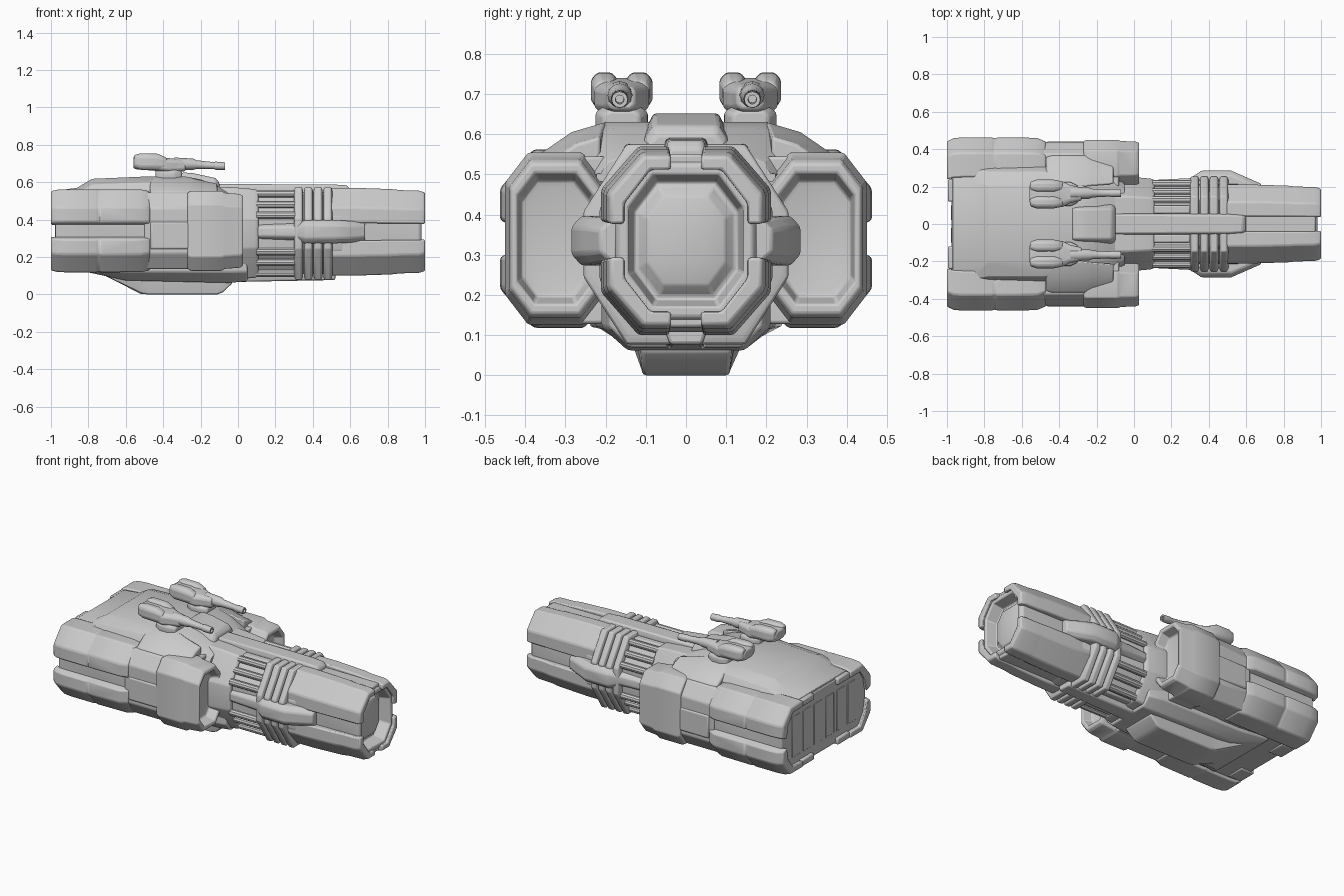
import bpy, bmesh, math

CZ = 0.34   # height of the pod axis
BZ = 0.326  # height of the barrel axis
NZ = 0.335  # height of the nose axis


def octa(hy, hz, ty, sz, cy=0.0, cz=0.0):
    """Octagon: half width/height, half length of flat top, half length of flat side."""
    q = [(hy, -sz), (hy, sz), (ty, hz), (-ty, hz), (-hy, sz), (-hy, -sz), (-ty, -hz), (ty, -hz)]
    return [(cy + y, cz + z) for y, z in q]


def scaled(prof, s, cy=0.0, cz=0.0):
    return [(cy + (y - cy) * s, cz + (z - cz) * s) for y, z in prof]


def loft(name, rings, mirror="", bevel=0.008, z=CZ):
    """Skin cross-sections [(x, [(y, z)...])...] into a closed solid."""
    bm = bmesh.new()
    vs = [[bm.verts.new((x, p[0], p[1])) for p in prof] for x, prof in rings]
    n = len(vs[0])
    for a, b in zip(vs, vs[1:]):
        for i in range(n):
            j = (i + 1) % n
            bm.faces.new((a[i], a[j], b[j], b[i]))
    bm.faces.new(vs[0])
    bm.faces.new(vs[-1])
    bmesh.ops.recalc_face_normals(bm, faces=bm.faces)
    me = bpy.data.meshes.new(name)
    bm.to_mesh(me)
    bm.free()
    ob = bpy.data.objects.new(name, me)
    ob.location.z = z
    bpy.context.collection.objects.link(ob)
    if mirror:
        m = ob.modifiers.new("Mirror", 'MIRROR')
        m.use_axis = (False, 'y' in mirror, 'z' in mirror)
        m.use_mirror_merge = False
    if bevel:
        b = ob.modifiers.new("Bevel", 'BEVEL')
        b.width, b.segments, b.limit_method = bevel, 2, 'ANGLE'
        b.angle_limit = math.radians(25)
    bpy.ops.object.select_all(action='DESELECT')
    ob.select_set(True)
    bpy.context.view_layer.objects.active = ob
    bpy.ops.object.shade_smooth_by_angle(angle=math.radians(35))
    return ob


def bar(name, x0, x1, y0, y1, z0, z1, mirror="y", bevel=0.008, z=CZ):
    p = [(y0, z0), (y1, z0), (y1, z1), (y0, z1)]
    return loft(name, [(x0, p), (x1, p)], mirror, bevel, z)


def circ(r, cy, cz, n=12):
    return [(cy + r * math.cos(2 * math.pi * i / n), cz + r * math.sin(2 * math.pi * i / n)) for i in range(n)]


# --- Nose: hollow core with a recessed dome, and four armour shells ---
core = octa(0.175, 0.2, 0.1, 0.1)
loft("nose_core", [(0.45, core), (0.965, core), (0.98, scaled(core, 0.94)), (0.98, scaled(core, 0.82)),
                   (0.91, scaled(core, 0.74)), (0.91, scaled(core, 0.68)), (0.935, scaled(core, 0.55)),
                   (0.945, scaled(core, 0.25))], bevel=0.006, z=NZ)
shell = [(0.04, 0.228), (0.115, 0.228), (0.205, 0.125), (0.205, 0.045),
         (0.165, 0.045), (0.165, 0.1), (0.095, 0.19), (0.04, 0.19)]
loft("nose_shell", [(0.49, scaled(shell, 1.03)), (0.62, scaled(shell, 1.03)), (0.82, scaled(shell, 1.0)),
                    (0.87, scaled(shell, 0.975)), (0.965, scaled(shell, 0.965)), (1.0, scaled(shell, 0.92))],
     "yz", z=NZ)
bar("nose_seam", 0.5, 0.97, -0.045, 0.045, 0.18, 0.216, "z", z=NZ)

# --- Middle barrel with ribs and lengthwise bars ---
b_in, b_out = octa(0.215, 0.218, 0.12, 0.09), octa(0.25, 0.244, 0.145, 0.08)
loft("mid_barrel", [(-0.2, b_in), (0.55, b_in), (0.6, scaled(b_in, 0.9))], z=BZ)
loft("mid_collar", [(-0.2, scaled(b_out, 1.04)), (-0.02, scaled(b_out, 1.01)), (0.09, scaled(b_out, 0.97)),
                    (0.11, scaled(b_out, 0.94))], z=BZ)
for i in range(4):
    x = 0.3 + i * 0.052
    loft("rib", [(x, scaled(b_out, 0.95)), (x + 0.008, scaled(b_out, 1.02)),
                 (x + 0.04, scaled(b_out, 1.02)), (x + 0.048, scaled(b_out, 0.95))], bevel=0.006, z=BZ)
for t in (0.0, 0.5, 1.0):
    y, z = 0.13 + 0.085 * t, 0.212 - 0.115 * t
    loft("barrel_pipe", [(0.1, circ(0.021, y, z, 10)), (0.31, circ(0.021, y, z, 10))], "yz", 0, BZ)
bar("barrel_plate", 0.1, 0.3, 0.055, 0.1, 0.19, 0.23, "yz", z=BZ)


# side blister
def blister(y, h):
    return [(0.17, -h), (y - 0.025, -h), (y, -h * 0.55), (y, h * 0.55), (y - 0.025, h), (0.17, h)]


loft("side_blister", [(0.1, blister(0.235, 0.04)), (0.3, blister(0.245, 0.045)), (0.36, blister(0.285, 0.062)),
                      (0.52, blister(0.285, 0.062)), (0.6, blister(0.25, 0.058)),
                      (0.68, blister(0.215, 0.05))], "y", z=NZ)


# --- Spine on top and underside ---
def trap(w0, w1, z0, z1):
    return [(w0, z0), (w0, (z0 + z1) / 2), (w1, z1), (-w1, z1), (-w0, (z0 + z1) / 2), (-w0, z0)]


loft("top_spine", [(-0.12, trap(0.058, 0.05, 0.54, 0.59)), (0.5, trap(0.055, 0.048, 0.54, 0.588)),
                   (0.58, trap(0.05, 0.044, 0.54, 0.584)), (0.6, trap(0.045, 0.035, 0.54, 0.565))], z=0)
loft("bridge_block", [(-0.33, trap(0.1, 0.08, 0.55, 0.64)), (-0.29, trap(0.108, 0.08, 0.55, 0.652)),
                      (-0.24, trap(0.108, 0.08, 0.55, 0.648)), (-0.12, trap(0.105, 0.08, 0.55, 0.622)),
                      (-0.1, trap(0.095, 0.07, 0.55, 0.6))], z=0)
loft("belly_spine", [(-0.1, trap(0.06, 0.05, -0.2, -0.27)), (0.52, trap(0.05, 0.04, -0.2, -0.258))], z=CZ - 0.005)

# --- Main hull between the pods ---
rear = octa(0.425, 0.205, 0.355, 0.12)
mid = octa(0.40, 0.20, 0.33, 0.11)
loft("main_hull", [(-0.975, rear), (-0.48, rear), (-0.44, mid), (-0.12, mid)])


def deck(w, z, c=0.1):
    return [(w, 0.5), (w, z - 0.07), (w - 0.025, z - 0.03), (w - c, z),
            (-w + c, z), (-w + 0.025, z - 0.03), (-w, z - 0.07), (-w, 0.5)]


loft("upper_deck", [(-0.97, deck(0.33, 0.555)), (-0.86, deck(0.32, 0.57)), (-0.78, deck(0.305, 0.618)),
                    (-0.5, deck(0.305, 0.63)), (-0.28, deck(0.3, 0.63)), (-0.2, deck(0.28, 0.615)),
                    (-0.1, deck(0.24, 0.575)), (-0.05, deck(0.22, 0.56))], z=0)
# shoulder wedge above each pod
sh = [(0.2, 0.5), (0.385, 0.5), (0.365, 0.55), (0.285, 0.605), (0.2, 0.63)]
loft("shoulder", [(-0.47, scaled(sh, 0.93, 0.25, 0.5)), (-0.44, sh), (-0.26, sh), (-0.22, scaled(sh, 0.9, 0.25, 0.5)),
                  (-0.11, scaled(sh, 0.72, 0.25, 0.5))], "y", z=0)


# --- Keel ---
def keel(w0, w1, z):
    return [(w0, 0.2), (w0, 0.12), (w1, z), (-w1, z), (-w0, 0.12), (-w0, 0.2)]


loft("lower_hull", [(-0.8, keel(0.24, 0.2, 0.118)), (-0.6, keel(0.22, 0.15, 0.075)),
                    (-0.05, keel(0.21, 0.145, 0.062)), (0.05, keel(0.19, 0.14, 0.07))], z=0)
loft("keel", [(-0.74, keel(0.16, 0.14, 0.115)), (-0.52, keel(0.13, 0.108, 0.003)), (-0.48, keel(0.13, 0.108, 0.0)),
              (-0.11, keel(0.13, 0.108, 0.0)), (-0.08, keel(0.13, 0.108, 0.012)),
              (-0.03, keel(0.125, 0.112, 0.06))], z=0)

# --- Side pods: rear split shells, waist, front intakes ---
ps = [(0.25, 0.222), (0.38, 0.222), (0.463, 0.125), (0.463, 0.045),
      (0.42, 0.03), (0.405, 0.11), (0.355, 0.18), (0.25, 0.18)]
loft("pod_shell", [(-1.0, scaled(ps, 0.955)), (-0.965, scaled(ps, 0.99)), (-0.92, ps), (-0.76, ps),
                   (-0.745, scaled(ps, 0.985)), (-0.73, ps), (-0.52, scaled(ps, 0.995)), (-0.47, scaled(ps, 0.95))],
     "yz", 0.01)
bar("pod_rear_tab", -0.995, -0.9, 0.12, 0.24, 0.17, 0.212, "yz")
for y in (0.06, 0.17, 0.28):
    bar("rear_panel", -0.979, -0.95, y - 0.04, y + 0.04, -0.13, 0.13, "y", 0.003)
waist = octa(0.12, 0.205, 0.06, 0.12, 0.315)
loft("pod_waist", [(-0.5, waist), (-0.22, waist)], "y")
bar("waist_rail", -0.47, -0.24, 0.4, 0.442, -0.1, 0.05, "y", 0.012)
ik = octa(0.125, 0.214, 0.068, 0.14, 0.325)


def ring(s, prof=ik):
    return scaled(prof, s, 0.325)


loft("pod_intake", [(-0.27, ring(0.95)), (-0.25, ring(1.0)), (-0.09, ring(1.0)), (-0.07, ring(0.95)),
                    (0.01, ring(0.92)), (0.028, ring(0.87)), (0.028, ring(0.76)),
                    (-0.03, ring(0.68)), (-0.035, ring(0.6))], "y", 0.006)
# bracket joining each intake to the hull
bar("intake_root", -0.25, -0.08, 0.2, 0.34, -0.212, 0.205, "y")

# --- Twin turrets ---
TY = 0.16


def head(w, z0, z1):
    h = (z1 - z0) / 2
    return octa(w, h, w * 0.65, h * 0.6, TY, z0 + h)


loft("turret_mount", [(-0.44, head(0.045, 0.6, 0.67)), (-0.40, head(0.065, 0.6, 0.67)),
                      (-0.34, head(0.065, 0.6, 0.67)), (-0.3, head(0.045, 0.6, 0.66))], "y", z=0)
loft("turret_head", [(-0.56, head(0.045, 0.675, 0.735)), (-0.54, head(0.065, 0.668, 0.74)),
                     (-0.45, head(0.072, 0.662, 0.74)), (-0.38, head(0.068, 0.65, 0.73)),
                     (-0.34, head(0.048, 0.65, 0.725)), (-0.28, head(0.035, 0.66, 0.72))], "y", z=0)
for dy in (-0.043, 0.043):
    y = TY + dy
    loft("turret_cheek", [(-0.555, octa(0.022, 0.034, 0.012, 0.02, y, 0.712)),
                          (-0.52, octa(0.034, 0.044, 0.018, 0.025, y, 0.71)),
                          (-0.43, octa(0.034, 0.044, 0.018, 0.025, y, 0.708)),
                          (-0.38, octa(0.024, 0.03, 0.012, 0.02, y, 0.7))], "y", z=0)
loft("turret_barrel", [(x, circ(r, TY + 0.005, z)) for x, r, z in (
    (-0.34, 0.034, 0.698), (-0.24, 0.03, 0.696), (-0.22, 0.023, 0.694), (-0.13, 0.018, 0.689),
    (-0.12, 0.022, 0.688), (-0.07, 0.02, 0.686), (-0.07, 0.011, 0.686), (-0.1, 0.01, 0.688))], "y", 0, z=0)
